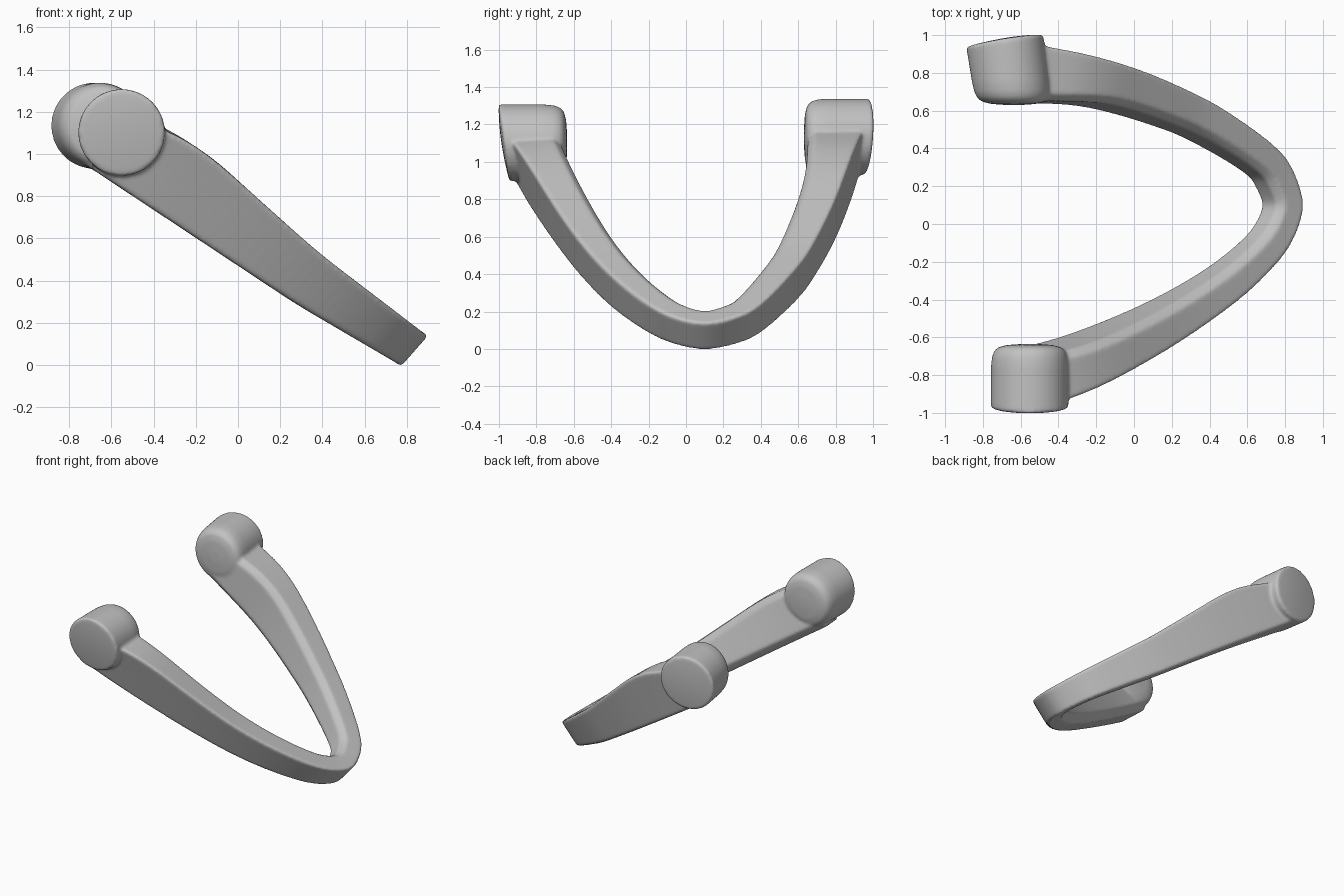
import bpy, bmesh, math
from mathutils import Vector

if "Cube" in bpy.data.objects:
    bpy.data.objects.remove(bpy.data.objects["Cube"])

bm = bmesh.new()

def loft(rings):
    """Skin closed rings of points and cap both ends."""
    vs = [[bm.verts.new(p) for p in r] for r in rings]
    n = len(vs[0])
    for a, b in zip(vs, vs[1:]):
        for i in range(n):
            j = (i + 1) % n
            bm.faces.new((a[i], a[j], b[j], b[i]))
    bm.faces.new(vs[0][::-1])
    bm.faces.new(vs[-1])

def spline(pts, steps=8):
    pts = [Vector(p) for p in pts]
    ext = [2 * pts[0] - pts[1]] + pts + [2 * pts[-1] - pts[-2]]
    out = []
    for i in range(1, len(ext) - 2):
        a, b, c, d = ext[i - 1:i + 3]
        for k in range(steps):
            t = k / steps
            out.append(0.5 * (2 * b + (c - a) * t + (2 * a - 5 * b + 4 * c - d) * t * t
                              + (3 * b - a - 3 * c + d) * t ** 3))
    return out + [pts[-1]]

def interp(table, x):
    for (x0, y0), (x1, y1) in zip(table, table[1:]):
        if x <= x1:
            s = max(0, x - x0) / (x1 - x0)
            return y0 + (y1 - y0) * s
    return table[-1][1]

# U-shaped bow: lower outer edge as (y, z), lying in a tilted plane
edge = [(-.915, .92), (-.81, .74), (-.61, .46), (-.4, .235), (-.2, .085), (-.05, .018), (.1, -.008),
        (.25, .018), (.4, .085), (.6, .28), (.7, .42), (.8, .6), (.88, .8), (.93, .96)]
slope = 0.552
path = [Vector((y, z / slope)) for y, z in spline(edge)]      # in-plane coordinates
up = Vector((.66, 0, .75))
rings = []
for i, p in enumerate(path):
    t = (path[min(i + 1, len(path) - 1)] - path[max(i - 1, 0)]).normalized()
    inward = Vector((-t.y, t.x))
    z = p.y * slope
    back = p.x > .1
    thick = interp([(0, .155), (.4, .19), (.7, .22), (.95, .295 if back else .27)], z)
    high = interp([(0, .193), (.35, .235), (.6, .3), (.72, .335), (.83, .335), (.95, .285)], z)
    lean = (.02 if back else -.05) * z
    def pt(a, b):
        q = p + inward * a
        # the underside sags slightly along the arms
        sag = .03 * min(1, max(0, z) / .3)
        return Vector((.764 - .834 * q.y, q.x + lean * b / high, slope * q.y)) + up * (b - sag * (1 - b / high))
    c, f, g = .008, .035, .05
    rings.append([pt(c, 0), pt(0, c), pt(0, high - c), pt(c, high), pt(thick - f, high),
                  pt(thick, high - f), pt(thick, g), pt(thick - g, 0)])
for _ in range(6):                                            # even out kinks along the bow
    rings = [rings[0]] + [[(p + 2 * q + r) / 4 for p, q, r in zip(*rings[i - 1:i + 2])]
                          for i in range(1, len(rings) - 1)] + [rings[-1]]
loft(rings)

# Round knuckles: profile of (radius, depth from cap); slanted cap, domed inner end
def knuckle(center, side, r, tilt_x, tilt_z, drift):
    cap = [(k, -.014 * (1 - k * k)) for k in (.15, .4, .6, .8, .93)]
    prof = cap + [(1, .002), (1, .1), (1, .22), (.975, .27), (.92, .3), (.82, .32), (.6, .332), (.2, .338)]
    out = []
    for k, d in prof:
        s = max(0, 1 - d / .22)                      # slant fades away from the cap
        ring = []
        for i in range(48):
            a = math.tau * i / 48
            x, z = r * k * math.cos(a), r * k * math.sin(a)
            ring.append(Vector(center) + Vector((x + drift * max(0, d),
                        side * (-d + s * (tilt_x * x + tilt_z * z)), z)))
        out.append(ring)
    loft(out)

knuckle((-.552, -.973, 1.102), -1, .205, 0, .14, 0)
knuckle((-.684, .968, 1.134), 1, .204, .16, .06, .14)

bmesh.ops.recalc_face_normals(bm, faces=bm.faces)
me = bpy.data.meshes.new("curved_handle")
bm.to_mesh(me)
ob = bpy.data.objects.new("curved_handle", me)
bpy.context.collection.objects.link(ob)
bpy.context.view_layer.objects.active = ob
ob.select_set(True)

# Fuse the parts and soften the joints
rm = ob.modifiers.new("fuse", 'REMESH')
rm.mode = 'VOXEL'
rm.voxel_size = .009
rm.use_smooth_shade = True
sm = ob.modifiers.new("soften", 'SMOOTH')
sm.factor = .5
sm.iterations = 12

mat = bpy.data.materials.new("plain_grey")
mat.diffuse_color = (.54, .54, .54, 1)
mat.use_nodes = True
mat.node_tree.nodes["Principled BSDF"].inputs["Base Color"].default_value = mat.diffuse_color
me.materials.append(mat)
bpy.ops.object.shade_smooth()
